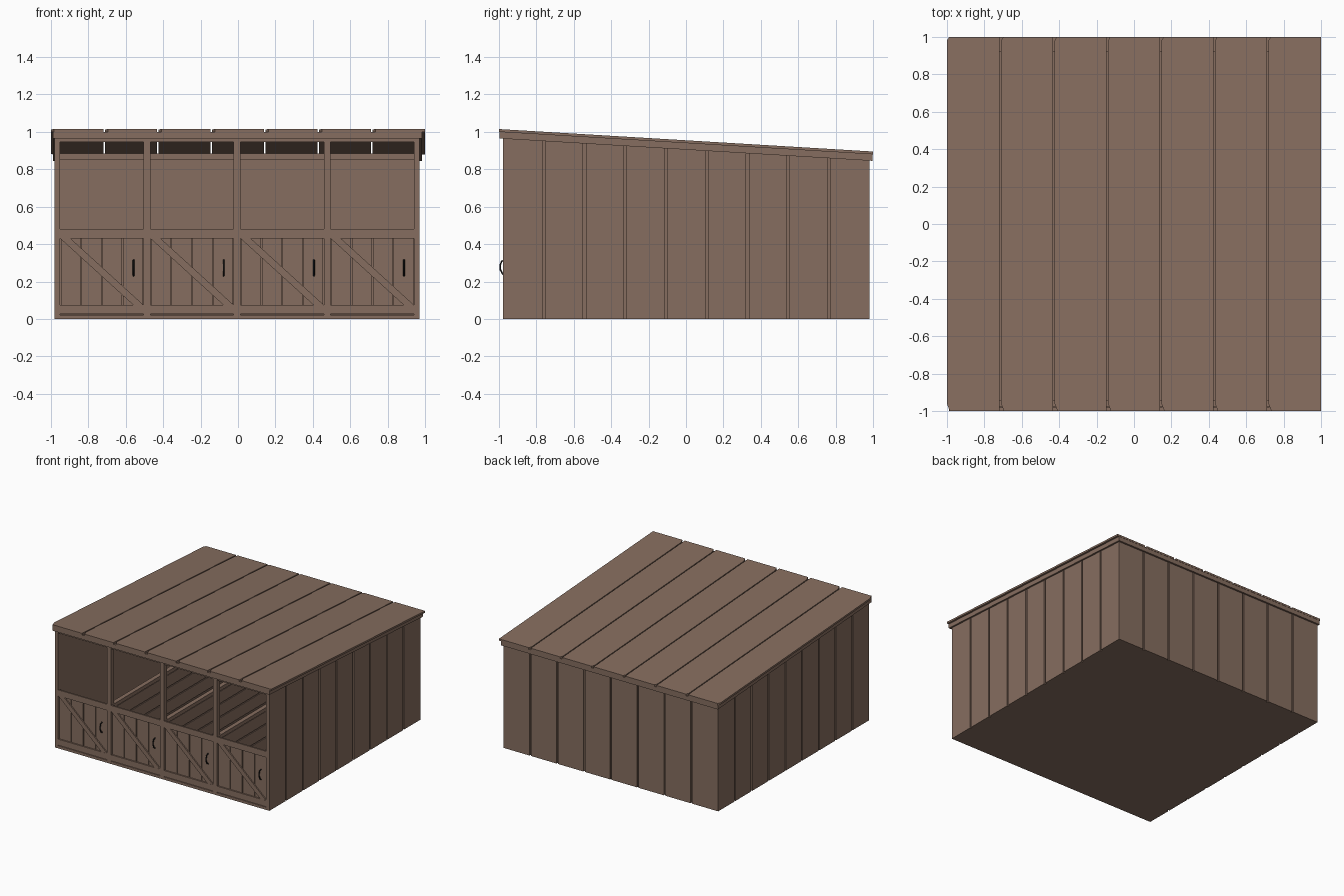
import bpy, bmesh
from mathutils import Vector

if "Cube" in bpy.data.objects:
    bpy.data.objects.remove(bpy.data.objects["Cube"])


def material(name, color):
    m = bpy.data.materials.new(name)
    m.diffuse_color = (*color, 1)
    m.use_nodes = True
    m.node_tree.nodes["Principled BSDF"].inputs["Base Color"].default_value = m.diffuse_color
    return m


WOOD = material("wood", (0.24, 0.155, 0.115))
IRON = material("iron", (0.01, 0.01, 0.01))


def top(y):
    """Height of the sloped roof surface."""
    return 0.955 - 0.06 * y


def place(axis, a, b, d):
    return {"x": (d, a, b), "y": (a, d, b), "z": (a, b, d)}[axis]


def prism(bm, pts, axis, d0, d1):
    """Extrude a 2D outline along an axis from d0 to d1."""
    lo = [bm.verts.new(place(axis, a, b, d0)) for a, b in pts]
    hi = [bm.verts.new(place(axis, a, b, d1)) for a, b in pts]
    bm.faces.new(lo)
    bm.faces.new(hi[::-1])
    for i in range(len(pts)):
        j = (i + 1) % len(pts)
        bm.faces.new((lo[j], lo[i], hi[i], hi[j]))


def box(bm, x0, x1, y0, y1, z0, z1):
    prism(bm, [(x0, y0), (x1, y0), (x1, y1), (x0, y1)], "z", z0, z1)


def sloped(bm, x0, x1, y0, y1, z0=None, drop0=None, drop1=0.015):
    """Block whose top follows the roof; bottom is level (z0) or sloped (drop0)."""
    b0, b1 = (z0, z0) if z0 is not None else (top(y0) - drop0, top(y1) - drop0)
    prism(bm, [(y0, b0), (y1, b1), (y1, top(y1) - drop1), (y0, top(y0) - drop1)], "x", x0, x1)


def finish(name, bm, mat=WOOD):
    bmesh.ops.recalc_face_normals(bm, faces=bm.faces)
    me = bpy.data.meshes.new(name)
    bm.to_mesh(me)
    bm.free()
    me.materials.append(mat)
    ob = bpy.data.objects.new(name, me)
    bpy.context.collection.objects.link(ob)
    return ob


L, R, F, B = -0.98, 0.97, -0.978, 0.982   # outer wall faces
T, P, GAP = 0.03, 0.012, 0.014            # wall thickness, plank relief, seam

# Floor
bm = bmesh.new()
box(bm, L + P, R - P, F, B - P, 0, 0.02)
finish("floor", bm)

# Side walls: backing panel with raised vertical planks
for name, outer, s in (("left_wall", L, 1), ("right_wall", R, -1)):
    bm = bmesh.new()
    sloped(bm, outer + s * P, outer + s * T, F, B - P, z0=0)
    n = 9
    w = (B - F) / n
    for i in range(n):
        y0 = F + i * w + (GAP / 2 if i else 0)
        y1 = F + (i + 1) * w - (GAP / 2 if i < n - 1 else P)
        sloped(bm, outer, outer + s * P, y0, y1, z0=0)
    finish(name, bm)

# Back wall
bm = bmesh.new()
sloped(bm, L + P, R - P, B - T, B - P, z0=0)
n = 8
w = (R - L) / n
for i in range(n):
    x0 = L + i * w + (GAP / 2 if i else 0)
    x1 = L + (i + 1) * w - (GAP / 2 if i < n - 1 else 0)
    sloped(bm, x0, x1, B - P, B, z0=0)
finish("back_wall", bm)

# Beam inside the back wall under the roof
bm = bmesh.new()
sloped(bm, L + T, R - T, B - T - 0.03, B - T, z0=0.85)
finish("back_beam", bm)

# Roof planks with one chipped corner at each end
bm = bmesh.new()
w = 2 / 7
for i in range(7):
    x0, x1 = -1 + i * w + (0.004 if i else 0), -1 + (i + 1) * w - (0.004 if i < 6 else 0)
    outline = [(x0 + 0.016, -1), (x1, -1), (x1, 1), (x0 + 0.012, 1),
               (x0, 0.98), (x0, -0.96)]
    before = set(bm.verts)
    prism(bm, outline, "z", -0.015, 0)
    for v in set(bm.verts) - before:
        v.co.z += top(v.co.y)
finish("roof_planks", bm)

# Fascia boards under the roof edge
bm = bmesh.new()
sloped(bm, L - 0.008, L, -0.998, 0.998, drop0=0.05)
sloped(bm, R, R + 0.014, -0.998, 0.998, drop0=0.05)
sloped(bm, L, R, -0.998, F, drop0=0.05)
sloped(bm, L, R, B, 0.998, drop0=0.05)
finish("fascia", bm)

# Front frame: posts, lintel and sill
bays = [-0.95 + i * 0.4817 for i in range(4)]
BW = 0.445
bm = bmesh.new()
for x in bays[1:]:
    sloped(bm, x - 0.0367, x, F, F + 0.04, z0=0)
sloped(bm, L + T, R - T, F + 0.002, F + 0.038, z0=0.945)
box(bm, L + T, R - T, F + 0.002, F + 0.038, 0, 0.022)
finish("front_frame", bm)

# Low partitions of horizontal boards with a cap
for i, x in enumerate(bays[1:]):
    c = x - 0.018
    bm = bmesh.new()
    box(bm, c - 0.008, c + 0.008, F + 0.04, B - T, 0.02, 0.45)
    for k in range(4):
        z = 0.022 + k * 0.108
        box(bm, c - 0.014, c + 0.014, F + 0.04, B - T, z, z + 0.098)
    box(bm, c - 0.018, c + 0.018, F + 0.04, B - T, 0.45, 0.48)
    finish(f"partition_{i + 1}", bm)

# Stall doors: planks, rails, diagonal brace and handle
for i, x in enumerate(bays):
    bm = bmesh.new()
    x1 = x + BW
    box(bm, x, x1, F + 0.022, F + 0.03, 0.024, 0.47)
    pw = BW / 4
    for k in range(4):
        box(bm, x + k * pw + 0.003, x + (k + 1) * pw - 0.003, F + 0.012, F + 0.024, 0.026, 0.47)
    box(bm, x, x1, F + 0.001, F + 0.014, 0.026, 0.075)
    box(bm, x, x1, F + 0.001, F + 0.014, 0.43, 0.48)
    prism(bm, [(x, 0.43), (x + 0.055, 0.43), (x1, 0.075), (x1 - 0.055, 0.075)],
          "y", F + 0.002, F + 0.014)
    finish(f"door_{i + 1}", bm)

    cu = bpy.data.curves.new(f"door_handle_{i + 1}", "CURVE")
    cu.dimensions = "3D"
    cu.bevel_depth = 0.005
    cu.bevel_resolution = 1
    cu.use_fill_caps = True
    sp = cu.splines.new("POLY")
    path = [(-0.966, 0.232), (-0.980, 0.24), (-0.992, 0.262), (-0.994, 0.285),
            (-0.986, 0.308), (-0.966, 0.315)]
    sp.points.add(len(path) - 1)
    for p, (y, z) in zip(sp.points, path):
        p.co = (x + 0.392, y, z, 1)
    cu.materials.append(IRON)
    bpy.context.collection.objects.link(bpy.data.objects.new(cu.name, cu))
